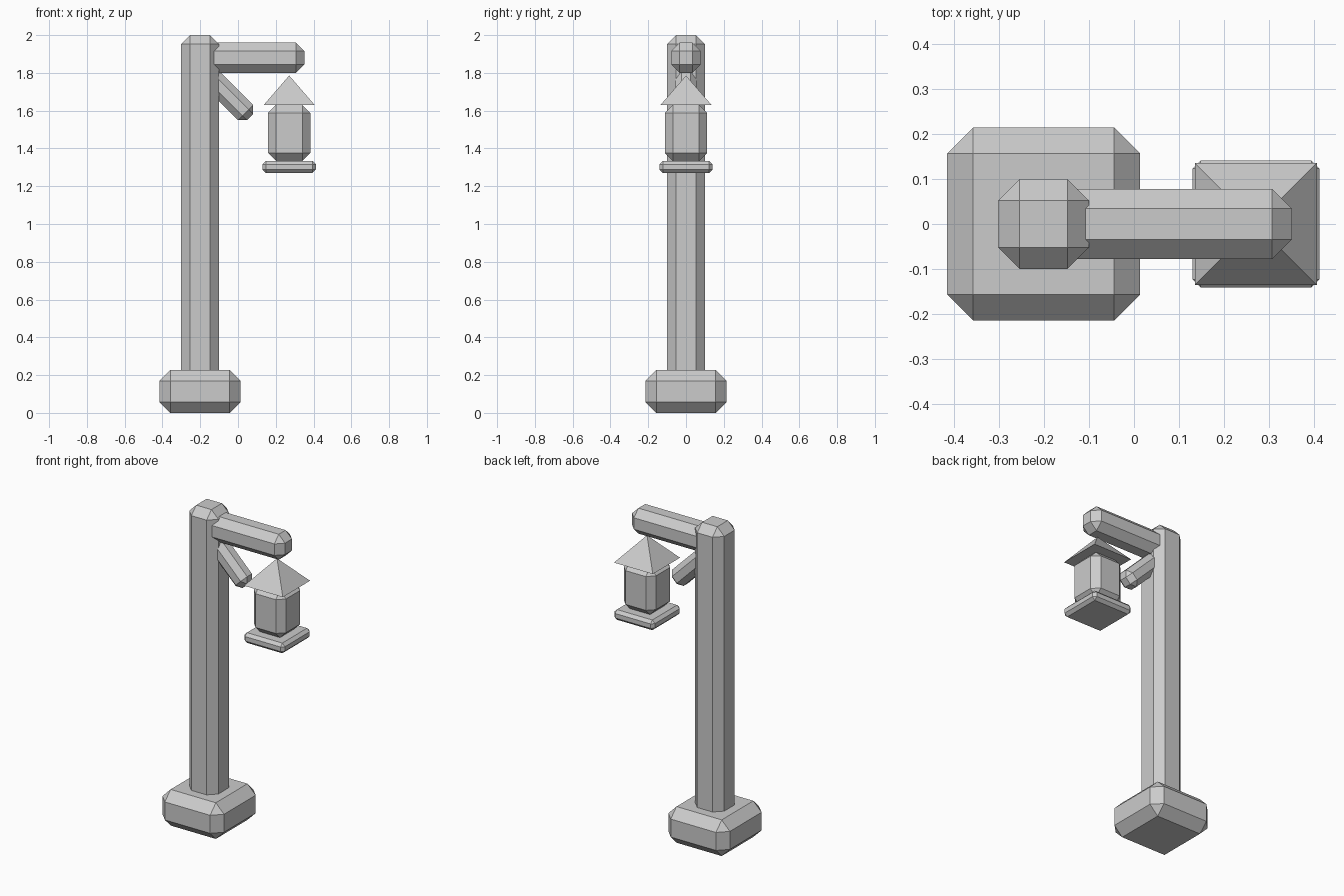
import bpy
import bmesh
from math import pi, sqrt
from mathutils import Matrix, Vector

if "Cube" in bpy.data.objects:
    bpy.data.objects.remove(bpy.data.objects["Cube"], do_unlink=True)

# One plain grey for the whole model
grey = bpy.data.materials.new("plain grey")
grey.use_nodes = True
colour = (0.6, 0.6, 0.6, 1)
grey.diffuse_color = colour
grey.node_tree.nodes["Principled BSDF"].inputs["Base Color"].default_value = colour


def finish(name, bm):
    bmesh.ops.recalc_face_normals(bm, faces=bm.faces)
    mesh = bpy.data.meshes.new(name)
    bm.to_mesh(mesh)
    bm.free()
    mesh.materials.append(grey)
    obj = bpy.data.objects.new(name, mesh)
    bpy.context.collection.objects.link(obj)
    return obj


def chamfered_box(name, centre, size, chamfer, tilt=0):
    """Box with one flat chamfer on every edge, tilted about y."""
    bm = bmesh.new()
    bmesh.ops.create_cube(bm, size=1)
    bmesh.ops.scale(bm, vec=size, verts=bm.verts)
    bmesh.ops.bevel(bm, geom=bm.edges[:], offset=chamfer, offset_type='OFFSET',
                    segments=1, affect='EDGES')
    bmesh.ops.transform(bm, verts=bm.verts,
                        matrix=Matrix.Translation(centre) @ Matrix.Rotation(tilt, 4, 'Y'))
    return finish(name, bm)


def span(name, low, high, chamfer):
    """Chamfered box between two opposite corners."""
    low, high = Vector(low), Vector(high)
    return chamfered_box(name, (low + high) / 2, high - low, chamfer)


# Foot, post and arm
span("base", (-0.415, -0.214, 0), (0.013, 0.214, 0.227), 0.057)
span("post", (-0.302, -0.1, 0.06), (-0.1, 0.1, 2), 0.048)
span("arm", (-0.2, -0.078, 1.8), (0.351, 0.078, 1.96), 0.044)

# Diagonal brace under the arm
start, end = Vector((-0.2, 0, 1.83)), Vector((0.064, 0, 1.566))
chamfered_box("brace", (start + end) / 2, ((end - start).length, 0.113, 0.113),
              0.033, pi / 4)

# Lantern
lantern_x = 0.271
for name, half, bottom, top, chamfer in (
        ("lantern_tray", 0.141, 1.27, 1.334, 0.018),
        ("lantern_body", 0.112, 1.334, 1.63, 0.042)):
    span(name, (lantern_x - half, -half, bottom), (lantern_x + half, half, top), chamfer)

# Pyramid roof of the lantern
bm = bmesh.new()
bmesh.ops.create_cone(bm, cap_ends=True, segments=4, radius1=0.135 * sqrt(2),
                      radius2=0, depth=0.156)
bmesh.ops.rotate(bm, verts=bm.verts, matrix=Matrix.Rotation(pi / 4, 3, 'Z'))
bmesh.ops.remove_doubles(bm, verts=bm.verts, dist=0.001)
bmesh.ops.translate(bm, verts=bm.verts, vec=(lantern_x, 0, 1.708))
finish("lantern_roof", bm)
